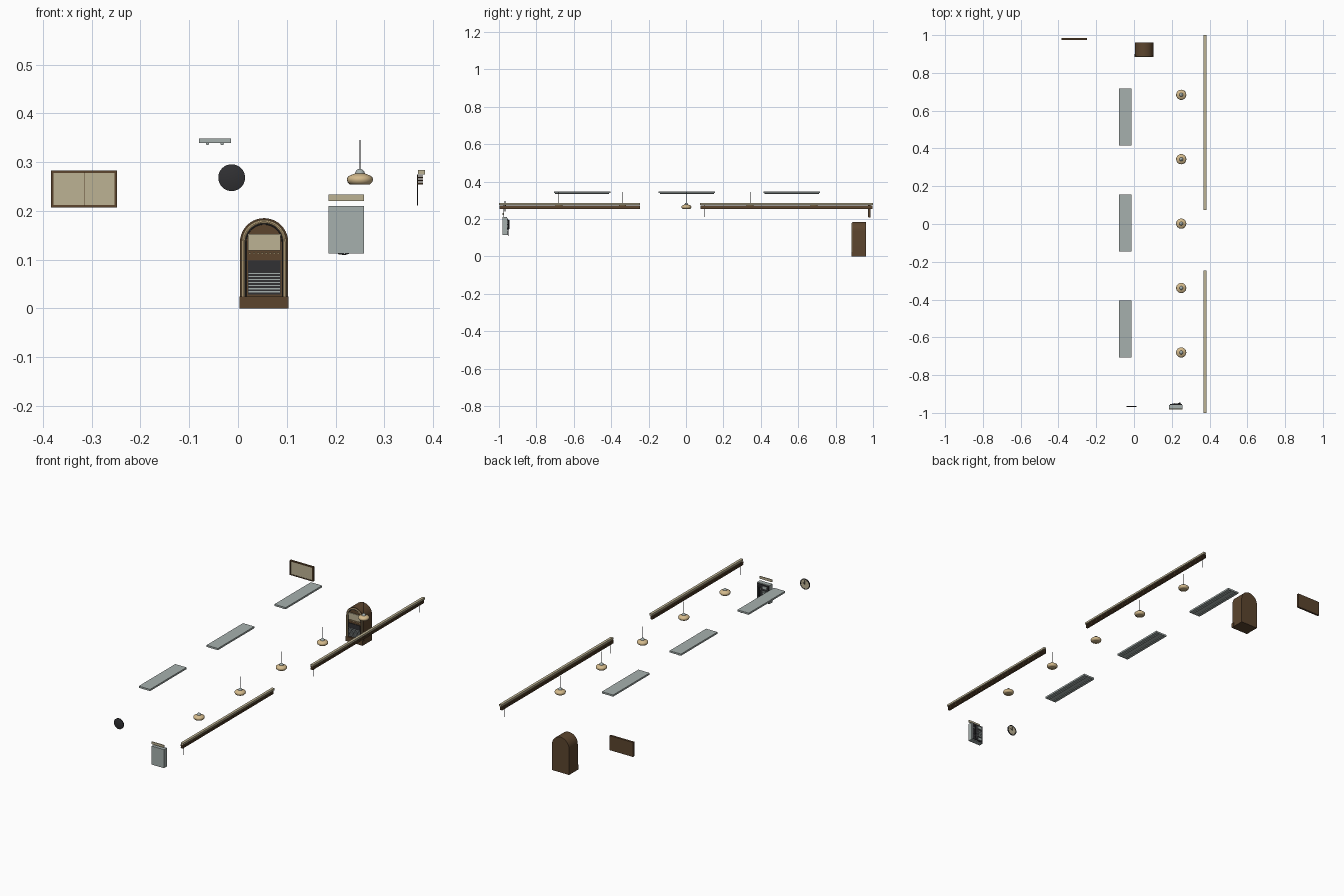
import bpy, bmesh, math
from mathutils import Vector, Matrix

if "Cube" in bpy.data.objects:
    bpy.data.objects.remove(bpy.data.objects["Cube"])


def mat(name, rgb):
    m = bpy.data.materials.new(name)
    lin = [c / 12.92 if c <= 0.04045 else ((c + 0.055) / 1.055) ** 2.4 for c in rgb]
    m.diffuse_color = (*lin, 1)
    m.use_nodes = True
    m.node_tree.nodes["Principled BSDF"].inputs["Base Color"].default_value = m.diffuse_color
    return m


BROWN = mat("dark wood", (0.36, 0.27, 0.18))
CREAM = mat("cream", (0.74, 0.70, 0.58))
TAN = mat("warm tan", (0.83, 0.73, 0.55))
GREY = mat("cool grey", (0.65, 0.69, 0.68))
BLACK = mat("charcoal", (0.19, 0.19, 0.20))


def finish(name, bm, m, smooth=False):
    bmesh.ops.recalc_face_normals(bm, faces=bm.faces[:])
    me = bpy.data.meshes.new(name)
    bm.to_mesh(me)
    bm.free()
    me.materials.append(m)
    ob = bpy.data.objects.new(name, me)
    bpy.context.collection.objects.link(ob)
    if smooth:
        bpy.ops.object.select_all(action='DESELECT')
        ob.select_set(True)
        bpy.context.view_layer.objects.active = ob
        bpy.ops.object.shade_smooth_by_angle(angle=math.radians(40))
    return ob


def boxes(name, m, *spans):
    """One object from boxes given as x0, x1, y0, y1, z0, z1."""
    bm = bmesh.new()
    for x0, x1, y0, y1, z0, z1 in spans:
        mx = Matrix.Translation(((x0 + x1) / 2, (y0 + y1) / 2, (z0 + z1) / 2))
        mx = mx @ Matrix.Diagonal((x1 - x0, y1 - y0, z1 - z0, 1))
        bmesh.ops.create_cube(bm, size=1, matrix=mx)
    return finish(name, bm, m)


def lathe(name, m, profile, loc, axis='Z', seg=24):
    """Revolve (radius, height) points; closed by caps at the ends."""
    bm = bmesh.new()
    rings = [[bm.verts.new((r * math.cos(i * math.tau / seg), r * math.sin(i * math.tau / seg), z))
              for i in range(seg)] for r, z in profile]
    for a, b in zip(rings, rings[1:]):
        for i in range(seg):
            j = (i + 1) % seg
            bm.faces.new((a[i], a[j], b[j], b[i]))
    bm.faces.new(rings[0])
    bm.faces.new(rings[-1])
    if axis == 'Y':
        bm.transform(Matrix.Rotation(math.radians(-90), 4, 'X'))
    bm.transform(Matrix.Translation(loc))
    return finish(name, bm, m, True)


def tube(name, m, pts, r, res=2):
    cu = bpy.data.curves.new(name, 'CURVE')
    cu.dimensions = '3D'
    cu.bevel_depth = r
    cu.bevel_resolution = res
    cu.use_fill_caps = True
    sp = cu.splines.new('POLY')
    sp.points.add(len(pts) - 1)
    for p, co in zip(sp.points, pts):
        p.co = (*co, 1)
    tmp = bpy.data.objects.new(name + "_path", cu)
    bpy.context.collection.objects.link(tmp)
    me = bpy.data.meshes.new_from_object(tmp.evaluated_get(bpy.context.evaluated_depsgraph_get()))
    bpy.data.objects.remove(tmp)
    bm = bmesh.new()
    bm.from_mesh(me)
    return finish(name, bm, m, True)


def arch(r, z0, spring, cx, n=20):
    """Points (x, z) of an upright arch, left foot to right foot."""
    return ([(cx - r, z0)]
            + [(cx - r * math.cos(math.pi * i / n), spring + r * math.sin(math.pi * i / n)) for i in range(n + 1)]
            + [(cx + r, z0)])


def slab(name, m, pts, y0, y1):
    bm = bmesh.new()
    f = bm.faces.new([bm.verts.new((x, y0, z)) for x, z in pts])
    ext = bmesh.ops.extrude_face_region(bm, geom=[f])
    vs = [g for g in ext['geom'] if isinstance(g, bmesh.types.BMVert)]
    bmesh.ops.translate(bm, verts=vs, vec=(0, y1 - y0, 0))
    bm.faces.new([v for v in bm.verts if v not in vs]) if f not in bm.faces else None
    return finish(name, bm, m, True)


# Menu board on the back wall
boxes("menu_board_backing", BROWN, (-.383, -.248, .979, .986, .207, .283))
boxes("menu_board_panels", CREAM, (-.378, -.316, .977, .98, .212, .278),
      (-.315, -.253, .977, .98, .212, .278))
boxes("menu_board_frame", BROWN, (-.383, -.378, .975, .98, .207, .283), (-.253, -.248, .975, .98, .207, .283),
      (-.378, -.253, .975, .98, .278, .283), (-.378, -.253, .975, .98, .207, .212))

# Jukebox: arched cabinet, light tubes, title window, grille
CX = .0535
slab("jukebox_cabinet", BROWN, arch(.0495, 0, .1355, CX), .89, .962)
boxes("jukebox_base", BROWN, (.0035, .1035, .884, .9, 0, .024))
tube("jukebox_light_tube", TAN, [(x, .889, z) for x, z in arch(.0425, .024, .1355, CX)], .0035)
tube("jukebox_inner_trim", BLACK, [(x, .8895, z) for x, z in arch(.0375, .024, .1355, CX)], .0012, 1)
boxes("jukebox_title_window", CREAM, (.021, .087, .886, .891, .119, .152))
boxes("jukebox_buttons", TAN, *[(.022 + i * .0083, .027 + i * .0083, .886, .891, .111, .1145) for i in range(8)])
boxes("jukebox_grille", BLACK, (.02, .087, .887, .891, .028, .098))
boxes("jukebox_grille_bars", GREY,
      *[(.021, .086, .8855, .888, .033 + i * .0062, .0352 + i * .0062) for i in range(7)])

# Wall clock facing the back
lathe("clock_case", BLACK, [(.0255, 0), (.0275, .001), (.0275, .006), (.024, .006), (.024, .004)],
      (-.013, -.97, .268), 'Y', 32)
lathe("clock_face", CREAM, [(.024, 0), (.024, .001)], (-.013, -.966, .268), 'Y', 32)
hand_y = -.9642
tube("clock_hands", BLACK, [(-.002, hand_y, .274), (-.013, hand_y, .268), (-.013, hand_y, .286)], .001, 1)
boxes("clock_hour_marks", BLACK,
      *[(x - .001, x + .001, -.9655, -.9645, z - .001, z + .001)
        for x, z in [(-.013 + .021 * math.cos(a * math.tau / 12), .268 + .021 * math.sin(a * math.tau / 12))
                     for a in range(12)]])

# Pay phone facing the back
boxes("phone_body", GREY, (.186, .258, -.981, -.957, .113, .21))
boxes("phone_front_plate", BLACK, (.190, .254, -.958, -.954, .117, .206))
boxes("phone_sign_plate", CREAM, (.186, .258, -.981, -.977, .22, .233))
boxes("phone_keypad", GREY, *[(.199 + c * .0085, .205 + c * .0085, -.955, -.952, .142 + r * .0085, .148 + r * .0085)
                              for c in range(3) for r in range(4)])
boxes("phone_coin_slot_and_return", GREY, (.199, .222, -.955, -.952, .186, .199),
      (.2, .218, -.955, -.951, .122, .134))
boxes("phone_cradle", GREY, (.234, .25, -.955, -.951, .176, .184))
tube("phone_handset", BLACK, [(.242, -.953, .193), (.242, -.948, .190), (.242, -.948, .15), (.242, -.953, .147)], .005)
tube("phone_cable", BLACK, [(.242, -.95, .147), (.239, -.95, .127), (.230, -.95, .114), (.219, -.95, .1105),
                            (.207, -.951, .112), (.202, -.954, .12)], .0015, 1)

# Pendant lamps in a row
for i in range(5):
    p = (.25, (i - 2) * .341 + .002, 0)
    lathe(f"pendant_shade_{i + 1}", TAN,
          [(.017, .2565), (.018, .254), (.021, .2545), (.0255, .259), (.027, .2645), (.0255, .269), (.021, .2725),
           (.013, .2755), (.009, .277)], p)
    lathe(f"pendant_cap_{i + 1}", GREY, [(.0105, .2755), (.009, .2805), (.006, .284), (.002, .286)], p, seg=16)
    tube(f"pendant_cord_{i + 1}", BLACK, [(p[0], p[1], .285), (p[0], p[1], .345)], .0011, 1)

# Ceiling light fixtures with two tubes each
for i in range(3):
    y = (i - 1) * .561 + .005
    boxes(f"ceiling_fixture_{i + 1}", GREY, (-.08, -.0145, y - .151, y + .151, .339, .348))
    for k, x in enumerate((-.0625, -.0325)):
        tube(f"ceiling_tube_{i + 1}_{k + 1}", GREY, [(x, y - .145, .338), (x, y + .145, .338)], .0035)

# Raised window blinds: head rail, stacked slats, pull cords
for side, (y0, y1) in {"front": (-1, -.245), "back": (.075, 1)}.items():
    boxes(f"{side}_blind_head_rail", CREAM, (.369, .383, y0, y1, .274, .284))
    boxes(f"{side}_blind_slats", BROWN,
          *[(.367, .379, y0 + .002, y1 - .002, z, z + .0018) for z in (.2705, .2675, .2645, .2615, .2585)])
    boxes(f"{side}_blind_bottom_rail", BROWN, (.367, .379, y0 + .002, y1 - .002, .2545, .2575))
    for end, y in (("a", y0 + .025), ("b", y1 - .025)):
        tube(f"{side}_blind_cord_{end}", BLACK, [(.3685, y, .274), (.3685, y, .211)], .001, 1)
